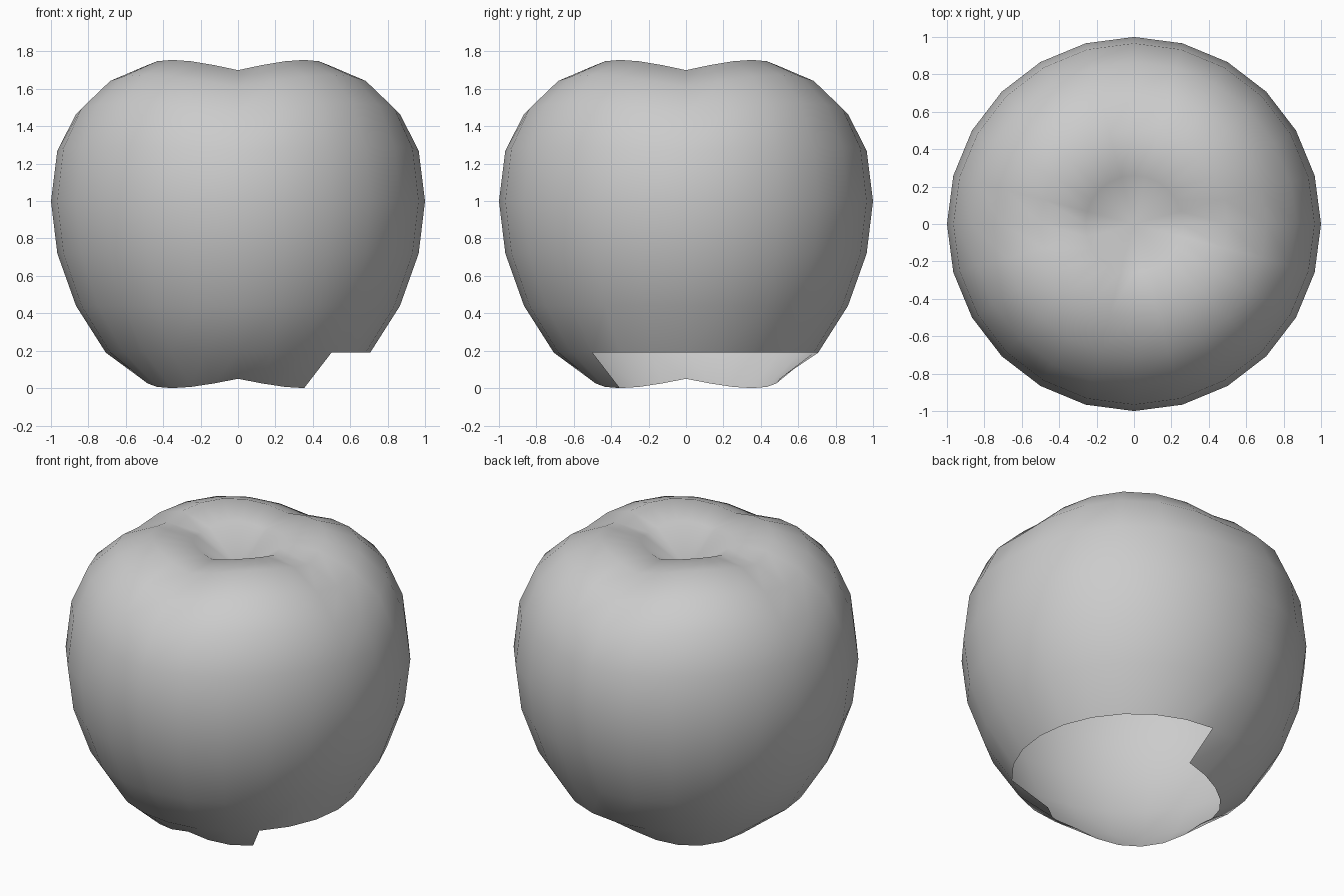
import bpy, bmesh
from math import sin, cos, radians

if "Cube" in bpy.data.objects:
    bpy.data.objects.remove(bpy.data.objects["Cube"])

SEG = 24
# rings: radius, base height, extra height of the four lobes (diagonals)
RINGS = [(0.5, 0.05, -0.05), (0.707, 0.19, 0), (0.866, 0.44, 0), (0.966, 0.72, 0),
         (1.0, 1.0, 0), (0.966, 1.27, 0.025), (0.866, 1.465, 0.06),
         (0.707, 1.61, 0.065), (0.5, 1.70, 0.055), (0.259, 1.695, 0.025)]
POLE_Z = 1.54

bm = bmesh.new()
grid = []
for r, z, lobe in RINGS:
    row = []
    for i in range(SEG):
        a = radians(i * 360 / SEG)
        row.append(bm.verts.new((r * cos(a), r * sin(a), z + lobe * abs(sin(2 * a)))))
    grid.append(row)

# fruit skin; the lowest band is broken away from -45 to 90 degrees
for k in range(len(grid) - 1):
    for i in range(SEG):
        if k == 0 and (i < 6 or i >= 21):
            continue
        j = (i + 1) % SEG
        bm.faces.new((grid[k][i], grid[k][j], grid[k + 1][j], grid[k + 1][i]))

# stem dimple
pole = bm.verts.new((0, 0, POLE_Z))
for i in range(SEG):
    bm.faces.new((grid[-1][i], grid[-1][(i + 1) % SEG], pole))

bmesh.ops.delete(bm, geom=[v for v in bm.verts if not v.link_faces], context='VERTS')
for f in bm.faces:
    f.smooth = True
me = bpy.data.meshes.new("apple_skin")
bm.to_mesh(me)
bm.free()
bpy.context.collection.objects.link(bpy.data.objects.new("apple_skin", me))
